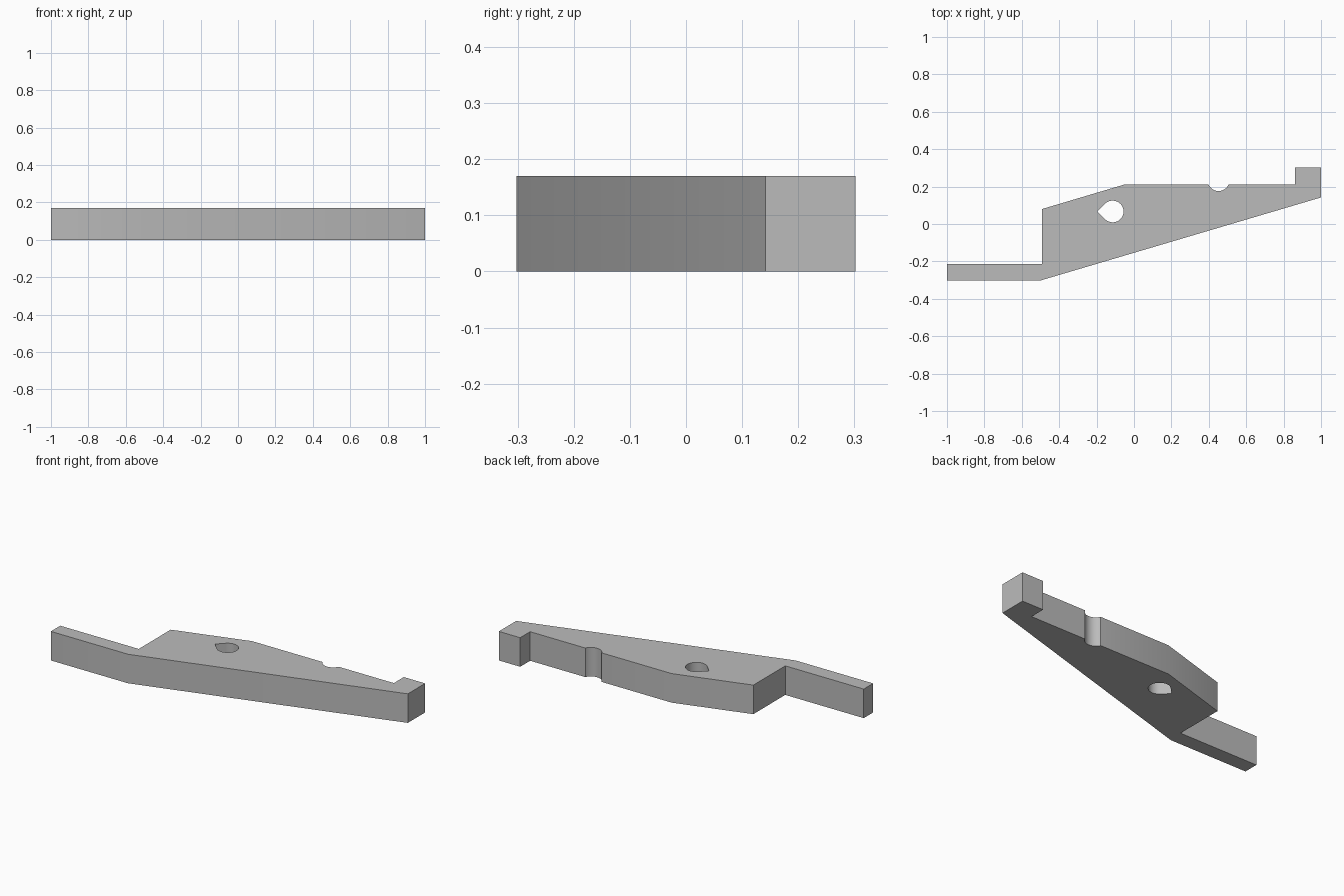
import bpy
import bmesh
from math import cos, sin, radians
from mathutils import Vector

THICKNESS = 0.17

cube = bpy.data.objects.get("Cube")
if cube:
    bpy.data.objects.remove(cube, do_unlink=True)


def arc(cx, cy, r, start, end, steps):
    """Points on a circular arc, angles in degrees."""
    angles = [radians(start + (end - start) * i / steps) for i in range(steps + 1)]
    return [(cx + r * cos(a), cy + r * sin(a)) for a in angles]


def plate(name, loops, height, material):
    """Fill the outline and its holes, then extrude upward."""
    bm = bmesh.new()
    edges = []
    for loop in loops:
        verts = [bm.verts.new((x, y, 0)) for x, y in loop]
        edges += [bm.edges.new((v, verts[i - 1])) for i, v in enumerate(verts)]
    bmesh.ops.triangle_fill(bm, edges=edges, use_beauty=True, normal=Vector((0, 0, 1)))
    top = bmesh.ops.extrude_face_region(bm, geom=bm.faces[:], use_keep_orig=True)
    moved = [g for g in top["geom"] if isinstance(g, bmesh.types.BMVert)]
    bmesh.ops.translate(bm, verts=moved, vec=(0, 0, height))
    bmesh.ops.recalc_face_normals(bm, faces=bm.faces[:])
    mesh = bpy.data.meshes.new(name)
    bm.to_mesh(mesh)
    bm.free()
    mesh.materials.append(material)
    obj = bpy.data.objects.new(name, mesh)
    bpy.context.collection.objects.link(obj)
    bpy.context.view_layer.objects.active = obj
    obj.select_set(True)
    bpy.ops.object.shade_smooth_by_angle(angle=radians(30))
    return obj


grey = bpy.data.materials.new("plain grey")
grey.use_nodes = True
grey.diffuse_color = (0.5, 0.5, 0.5, 1)
grey.node_tree.nodes["Principled BSDF"].inputs["Base Color"].default_value = (0.5, 0.5, 0.5, 1)

# Lever outline: tail strip, sloped underside, raised tip, round notch, shoulder
notch = arc(0.452, 0.234, 0.058, -24.5, -155.5, 16)
outline = [(-1, -0.302), (-0.5, -0.302), (1, 0.142), (1, 0.302),
           (0.862, 0.302), (0.862, 0.21), *notch,
           (-0.055, 0.21), (-0.492, 0.08), (-0.492, -0.215), (-1, -0.215)]

# Teardrop pivot hole with its point toward the tail
hole = arc(-0.114, 0.067, 0.058, -135, 135, 32) + [(-0.196, 0.067)]

plate("lever_arm", [outline, hole], THICKNESS, grey)
